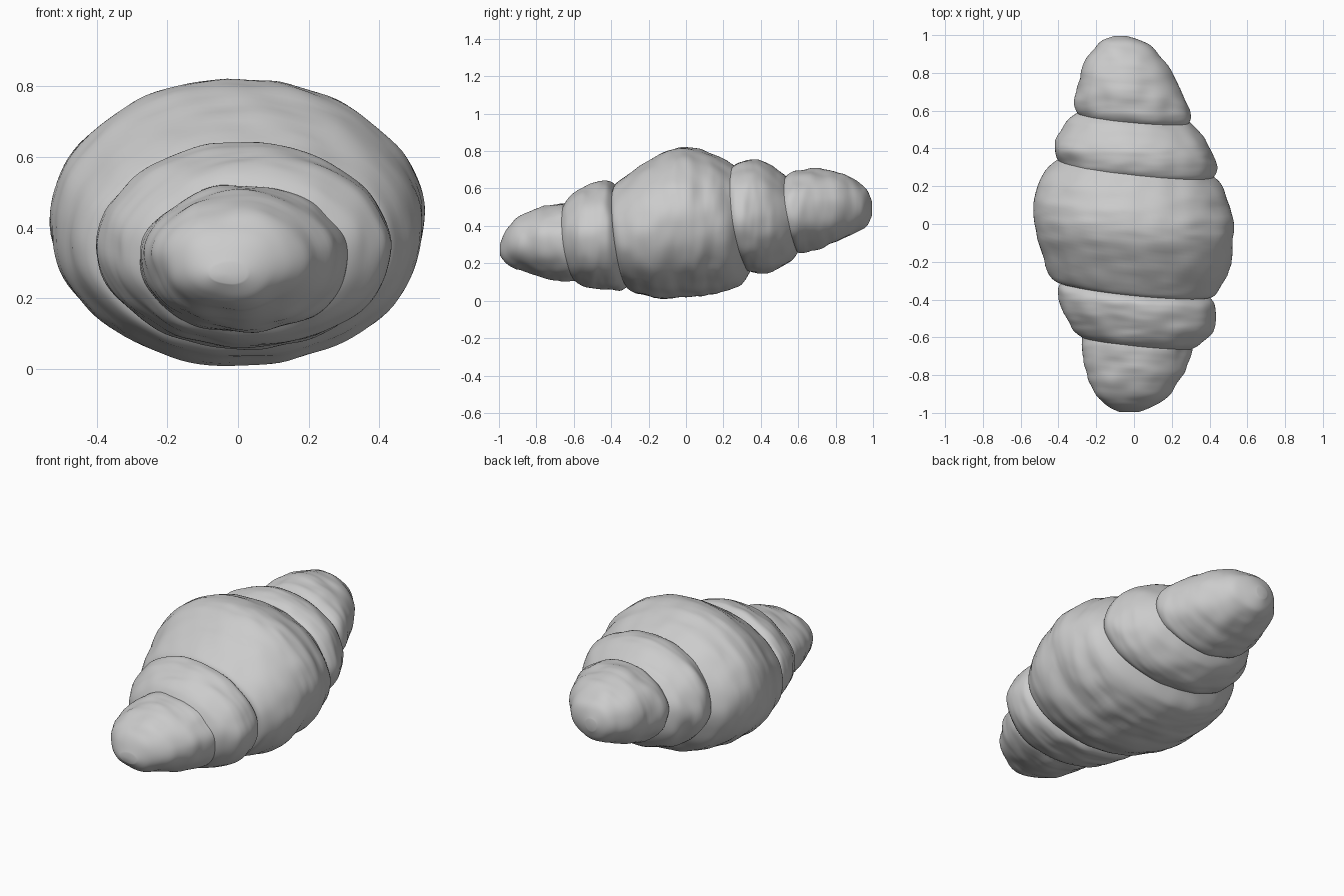
import bpy, bmesh, math
from mathutils import Vector, noise

SIDES = 112      # points around each roll
STEPS = 7        # rings between two profile stations

if "Cube" in bpy.data.objects:
    bpy.data.objects.remove(bpy.data.objects["Cube"], do_unlink=True)

dough = bpy.data.materials.new("plain grey dough")
dough.use_nodes = True
grey = (0.6, 0.6, 0.6, 1)
dough.diffuse_color = grey
shader = dough.node_tree.nodes["Principled BSDF"]
shader.inputs["Base Color"].default_value = grey
shader.inputs["Roughness"].default_value = 0.7


def smooth_profile(stations):
    """Pass a smooth curve through the profile stations."""
    points = [Vector(s) for s in stations]
    rings = []
    for i in range(len(points) - 1):
        a, b = points[max(i - 1, 0)], points[i]
        c, d = points[i + 1], points[min(i + 2, len(points) - 1)]
        for k in range(STEPS):
            t = k / STEPS
            rings.append(b + (c - a) * (t / 2)
                         + (a * 2 - b * 5 + c * 4 - d) * (t * t / 2)
                         + (b * 3 - a - c * 3 + d) * (t ** 3 / 2))
    rings.append(points[-1])
    return rings


def crust(point, lumps):
    """Wrinkles that run around the roll, plus soft lumps."""
    x, y, z = point
    streak = noise.noise(Vector((x * 3, y * 17, z * 3)))
    fine = noise.noise(Vector((x * 8, y * 35, z * 8)))
    lump = noise.noise(point * 9)
    return 0.006 * streak + 0.0025 * fine + lumps * lump


def roll(name, stations, lumps):
    """Loft one dough roll; a station is y, right, left, bottom, top."""
    bm = bmesh.new()
    loops = []
    for y, right, left, low, high in smooth_profile(stations):
        centre = Vector(((right + left) / 2, y, (low + high) / 2))
        lean = 1 - min(abs(y), 1) ** 4
        loop = []
        for k in range(SIDES):
            angle = math.tau * k / SIDES
            dx = math.cos(angle) * (left - right) / 2
            dz = math.sin(angle) * (high - low) / 2
            dy = -lean * (0.1 * dx + 0.13 * dz)
            point = centre + Vector((dx, dy, dz))
            outward = Vector((dx, 0, dz)).normalized()
            loop.append(bm.verts.new(point + outward * crust(point, lumps)))
        loops.append(loop)
    for a, b in zip(loops, loops[1:]):
        for k in range(SIDES):
            n = (k + 1) % SIDES
            bm.faces.new((a[k], a[n], b[n], b[k]))
    # Close both ends with a fan
    for loop in (loops[0], loops[-1]):
        hub = bm.verts.new(sum((v.co for v in loop), Vector()) / SIDES)
        for k in range(SIDES):
            bm.faces.new((loop[k], loop[(k + 1) % SIDES], hub))
    bmesh.ops.recalc_face_normals(bm, faces=bm.faces)
    mesh = bpy.data.meshes.new(name)
    bm.to_mesh(mesh)
    bm.free()
    mesh.materials.append(dough)
    obj = bpy.data.objects.new(name, mesh)
    bpy.context.collection.objects.link(obj)
    bpy.ops.object.select_all(action="DESELECT")
    obj.select_set(True)
    bpy.context.view_layer.objects.active = obj
    bpy.ops.object.shade_smooth_by_angle(angle=math.radians(50))


# Lower front end
roll("front_tip", [
    (-.995, -.08, .02, .24, .3), (-.96, -.15, .11, .2, .38),
    (-.9, -.21, .18, .17, .44), (-.8, -.25, .25, .13, .49),
    (-.7, -.27, .29, .11, .51), (-.62, -.28, .31, .1, .52),
    (-.58, -.25, .28, .13, .48)], 0.012)

# Band between the front end and the middle
roll("front_band", [
    (-.64, -.25, .3, .13, .5), (-.6, -.31, .36, .09, .55),
    (-.53, -.36, .42, .07, .6), (-.45, -.39, .43, .06, .63),
    (-.38, -.4, .42, .06, .64), (-.33, -.37, .38, .09, .59)], 0.009)

# Wide middle
roll("middle_roll", [
    (-.35, -.38, .39, .08, .6), (-.32, -.44, .44, .05, .64),
    (-.18, -.5, .51, .01, .73), (-.05, -.53, .52, .02, .8),
    (.05, -.53, .53, .03, .82), (.15, -.51, .5, .05, .8),
    (.24, -.47, .47, .08, .76), (.31, -.39, .39, .16, .71)], 0.007)

# Band between the middle and the back end
roll("back_band", [
    (.26, -.38, .39, .18, .69), (.31, -.41, .43, .15, .73),
    (.38, -.42, .43, .15, .75), (.45, -.39, .4, .17, .74),
    (.53, -.34, .34, .21, .69), (.58, -.28, .28, .27, .64)], 0.009)

# Raised back end
roll("back_tip", [
    (.53, -.27, .28, .3, .63), (.58, -.31, .3, .26, .68),
    (.65, -.31, .28, .27, .7), (.75, -.29, .24, .3, .7),
    (.85, -.26, .18, .34, .68), (.93, -.21, .1, .38, .63),
    (.97, -.17, .04, .41, .59), (.995, -.11, -.04, .46, .53)], 0.012)
